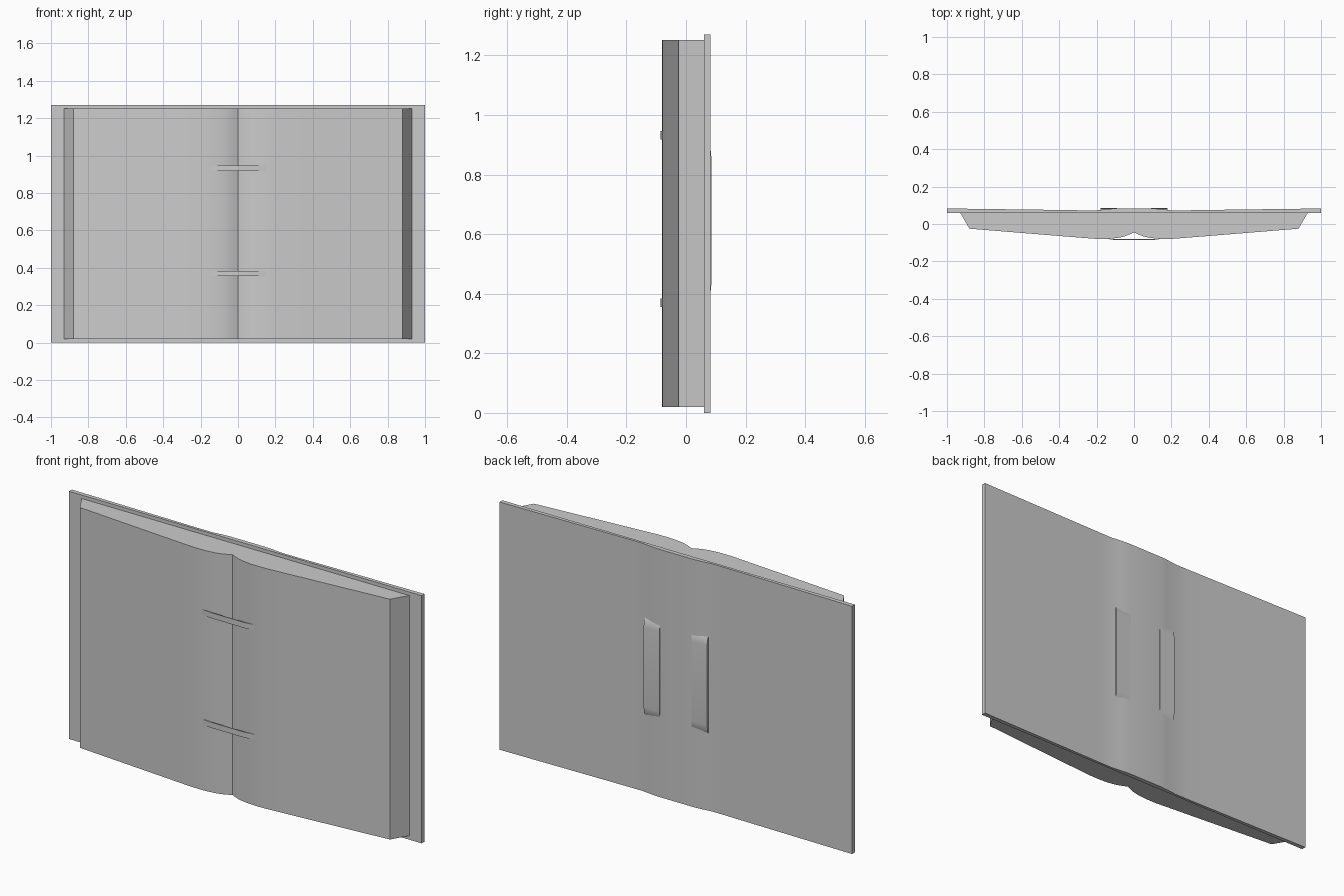
import bpy, bmesh, math

if "Cube" in bpy.data.objects:
    bpy.data.objects.remove(bpy.data.objects["Cube"])

def prism(name, outline, axis, lo, hi, smooth=True):
    """Extrude a closed outline. axis 'z': points are (x, y); axis 'x': points are (y, z)."""
    def place(p, t):
        return (p[0], p[1], t) if axis == 'z' else (t, p[0], p[1])
    bm = bmesh.new()
    a = [bm.verts.new(place(p, lo)) for p in outline]
    b = [bm.verts.new(place(p, hi)) for p in outline]
    n = len(a)
    bm.faces.new(a)
    bm.faces.new(b[::-1])
    for i in range(n):
        bm.faces.new((a[i], b[i], b[(i + 1) % n], a[(i + 1) % n]))
    bmesh.ops.recalc_face_normals(bm, faces=bm.faces)
    me = bpy.data.meshes.new(name)
    bm.to_mesh(me)
    bm.free()
    ob = bpy.data.objects.new(name, me)
    bpy.context.collection.objects.link(ob)
    if smooth:
        bpy.ops.object.select_all(action='DESELECT')
        ob.select_set(True)
        bpy.context.view_layer.objects.active = ob
        bpy.ops.object.shade_smooth_by_angle(angle=math.radians(25))
    return ob

def mirrored(half):
    """Mirror a half profile that starts at x = 0."""
    return [(-x, y) for x, y in half[:0:-1]] + half

# Open page block with the gutter in the middle
pages = [(0, -0.044), (0.025, -0.056), (0.05, -0.066), (0.08, -0.073), (0.12, -0.078),
         (0.16, -0.08), (0.21, -0.079), (0.4, -0.064), (0.88, -0.025), (0.93, 0.061)]
prism("page_block", mirrored(pages), 'z', 0.02, 1.252)

# Cover with a slightly raised spine
cover = [(0, 0.083), (0.1, 0.083), (0.14, 0.08), (0.2, 0.073), (0.27, 0.073),
         (0.47, 0.076), (0.85, 0.081), (1, 0.083), (1, 0.06)]
prism("cover", mirrored(cover), 'z', 0, 1.27)

# Binding bands across the gutter
band = [(-0.17, -0.076), (-0.1, -0.086), (0.1, -0.086), (0.17, -0.076),
        (0.1, -0.081), (-0.1, -0.081)]
for i, z in enumerate((0.37, 0.932)):
    prism(f"binding_band_{i + 1}", band, 'z', z - 0.014, z + 0.014)

# Flat clasps on the back of the spine
clasp = [(0.072, 0.39), (0.083, 0.41), (0.086, 0.44),
         (0.086, 0.85), (0.083, 0.88), (0.072, 0.9)]
for side, s in (("left", -1), ("right", 1)):
    prism(f"spine_clasp_{side}", clasp, 'x', s * 0.09, s * 0.18)
